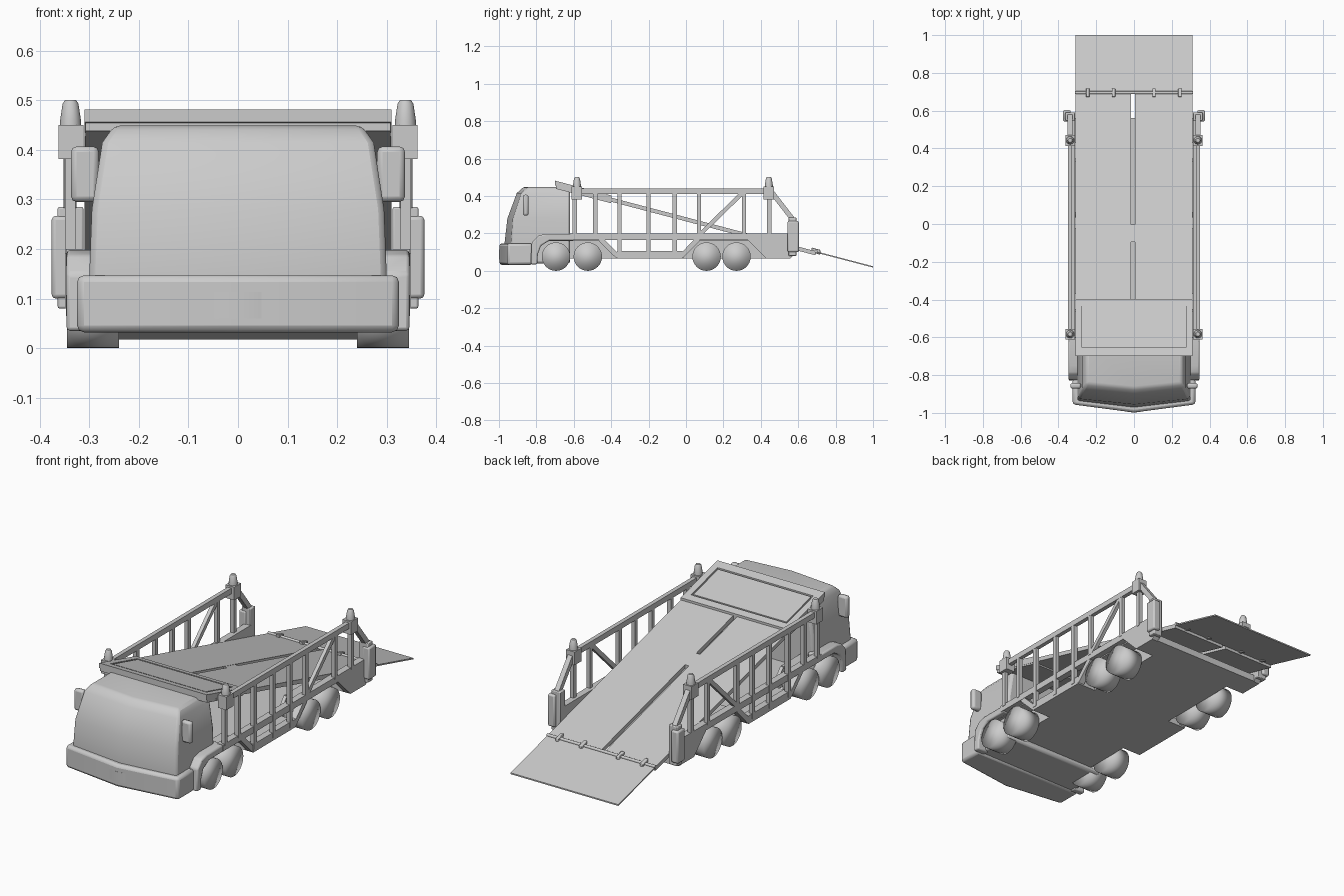
import bpy, bmesh, math
from mathutils import Matrix

cube = bpy.data.objects.get("Cube")
if cube:
    bpy.data.objects.remove(cube, do_unlink=True)

grey = bpy.data.materials.new("plain grey")
grey.use_nodes = True
COLOUR = (0.6, 0.6, 0.6, 1)
grey.diffuse_color = COLOUR
grey.node_tree.nodes["Principled BSDF"].inputs["Base Color"].default_value = COLOUR


def finish(name, bm, mirror=False, bevel=0, angle=35, segments=2):
    """Turn a bmesh into a named, shaded object."""
    bmesh.ops.recalc_face_normals(bm, faces=bm.faces[:])
    mesh = bpy.data.meshes.new(name)
    bm.to_mesh(mesh)
    bm.free()
    mesh.materials.append(grey)
    ob = bpy.data.objects.new(name, mesh)
    bpy.context.collection.objects.link(ob)
    if bevel:
        mod = ob.modifiers.new("Bevel", "BEVEL")
        mod.width, mod.segments = bevel, segments
        mod.limit_method = "ANGLE"
    if mirror:
        ob.modifiers.new("Mirror", "MIRROR").use_mirror_merge = False
    bpy.ops.object.select_all(action="DESELECT")
    ob.select_set(True)
    bpy.context.view_layer.objects.active = ob
    bpy.ops.object.shade_smooth_by_angle(angle=math.radians(angle))
    return ob


def loft(name, rings, **kw):
    """Skin a list of matching rings and cap both ends."""
    bm = bmesh.new()
    loops = [[bm.verts.new(p) for p in ring] for ring in rings]
    for a, b in zip(loops, loops[1:]):
        for i in range(len(a)):
            j = (i + 1) % len(a)
            bm.faces.new((a[i], a[j], b[j], b[i]))
    bm.faces.new(loops[0])
    bm.faces.new(loops[-1])
    return finish(name, bm, **kw)


def side_prism(name, outline, x0, x1, **kw):
    """Extrude a (y, z) outline across x."""
    return loft(name, [[(x, y, z) for y, z in outline] for x in (x0, x1)], **kw)


def box(name, x0, x1, y0, y1, z0, z1, **kw):
    return side_prism(name, [(y0, z0), (y1, z0), (y1, z1), (y0, z1)], x0, x1, **kw)


def bar(name, a, b, width, x0, x1, **kw):
    """Straight strut between two (y, z) points."""
    dy, dz = b[0] - a[0], b[1] - a[1]
    k = width / 2 / math.hypot(dy, dz)
    ny, nz = -dz * k, dy * k
    side_prism(name, [(a[0] + ny, a[1] + nz), (b[0] + ny, b[1] + nz),
                      (b[0] - ny, b[1] - nz), (a[0] - ny, a[1] - nz)], x0, x1, **kw)


def slope(y):
    return 0.47 - 0.262 * (y + 0.7)


def slab(name, x0, x1, y0, y1, low, high, **kw):
    """Plate lying on the sloping loading plane."""
    side_prism(name, [(y0, slope(y0) + low), (y1, slope(y1) + low),
                      (y1, slope(y1) + high), (y0, slope(y0) + high)], x0, x1, **kw)


def cylinder(name, x0, x1, y, z, r, sides=32, **kw):
    bm = bmesh.new()
    place = Matrix.Translation(((x0 + x1) / 2, y, z)) @ Matrix.Rotation(math.pi / 2, 4, "Y")
    bmesh.ops.create_cone(bm, cap_ends=True, segments=sides, radius1=r, radius2=r,
                          depth=x1 - x0, matrix=place)
    return finish(name, bm, **kw)


def nose_ring(w, side_y, mid_y, back, z):
    return [(w, back, z), (-w, back, z), (-w, side_y, z), (0, mid_y, z), (w, side_y, z)]


# Cab with a slightly pointed nose
loft("cab", [nose_ring(w, s, m, -0.62, z) for w, s, m, z in (
    (0.3, -0.93, -0.965, 0.04), (0.3, -0.935, -0.97, 0.15), (0.295, -0.925, -0.955, 0.28),
    (0.274, -0.88, -0.905, 0.415), (0.25, -0.845, -0.87, 0.449))], bevel=0.012, angle=50)
loft("bumper", [nose_ring(0.325, -0.955, -0.998, -0.82, z) for z in (0.032, 0.147)],
     bevel=0.014, angle=50)
loft("number_plate", [[(-0.047, -0.992, z), (0, -0.999, z), (0.047, -0.992, z),
                       (0.047, -0.985, z), (0, -0.992, z), (-0.047, -0.985, z)]
                      for z in (0.06, 0.113)])
box("mirror", 0.281, 0.337, -0.872, -0.842, 0.295, 0.407, mirror=True, bevel=0.011)
box("mirror_arm", 0.26, 0.29, -0.862, -0.846, 0.34, 0.37, mirror=True)

# Front fender over the first axle
side_prism("front_fender", [(-0.83, 0.035), (-0.825, 0.15), (-0.79, 0.188), (-0.75, 0.198),
                            (-0.6, 0.198), (-0.6, 0.162), (-0.73, 0.162), (-0.775, 0.135),
                            (-0.792, 0.09), (-0.795, 0.035)],
           0.28, 0.346, mirror=True, bevel=0.007)

# Wheels
for n, y in enumerate((-0.695, -0.525, 0.11, 0.27)):
    cylinder(f"wheel_{n + 1}", 0.24, 0.345, y, 0.076, 0.076, mirror=True, angle=180)

# Floor and wheel wells
box("floor", -0.24, 0.24, -0.86, 0.56, 0.065, 0.1)
box("floor_middle", -0.315, 0.315, -0.37, -0.02, 0.065, 0.1)
box("floor_rear", -0.315, 0.315, 0.43, 0.56, 0.065, 0.1)
for name, a, b, c, d in (("front", -0.8, -0.8, -0.46, -0.37), ("rear", -0.02, 0.06, 0.33, 0.43)):
    side_prism(name + "_well_wall", [(a, 0.066), (d, 0.066), (c, 0.165), (b, 0.165)],
               0.222, 0.24, mirror=True)
    box(name + "_well_top", 0.225, 0.315, b, c, 0.16, 0.168, mirror=True)

# Lower side frame with open panels
box("sill", 0.312, 0.347, -0.62, 0.4, 0.166, 0.2, mirror=True)
box("lower_rail", 0.312, 0.347, -0.37, -0.02, 0.065, 0.107, mirror=True)
bar("front_arch_strut", (-0.458, 0.17), (-0.365, 0.078), 0.026, 0.312, 0.346, mirror=True)
bar("rear_arch_strut", (-0.025, 0.078), (0.065, 0.17), 0.026, 0.312, 0.346, mirror=True)
side_prism("rear_quarter", [(0.33, 0.165), (0.43, 0.065), (0.555, 0.065), (0.58, 0.09),
                            (0.58, 0.2), (0.33, 0.2)], 0.312, 0.347, mirror=True)

# Upper side frame
box("top_rail", 0.328, 0.35, -0.58, 0.45, 0.412, 0.441, mirror=True)
for n, (y, low) in enumerate(((-0.595, 0.19), (-0.485, 0.19), (-0.355, 0.08), (-0.2, 0.08),
                              (-0.06, 0.08), (0.07, 0.19), (0.31, 0.19), (0.445, 0.19))):
    box(f"post_{n + 1}", 0.328, 0.349, y - 0.011, y + 0.011, low, 0.425, mirror=True)
bar("diagonal_brace", (0.08, 0.2), (0.3, 0.415), 0.022, 0.329, 0.348, mirror=True)
bar("rear_brace", (0.455, 0.425), (0.575, 0.27), 0.026, 0.326, 0.352, mirror=True)
box("rear_pillar", 0.312, 0.364, 0.548, 0.59, 0.08, 0.285, mirror=True, bevel=0.004)
box("rear_lamp", 0.335, 0.376, 0.543, 0.603, 0.1, 0.267, mirror=True, bevel=0.008)

# Beacons on corner blocks
for name, y in (("front", -0.583), ("rear", 0.443)):
    box(name + "_beacon_block", 0.312, 0.362, y - 0.029, y + 0.027, 0.382, 0.45, mirror=True)
    loft(name + "_beacon", [[(0.338 + r * math.cos(k * math.pi / 6),
                              y + r * math.sin(k * math.pi / 6), z) for k in range(12)]
                            for r, z in ((0.022, 0.445), (0.021, 0.46), (0.016, 0.493), (0.011, 0.501))],
         mirror=True)

# Sloping deck in two lanes with a slotted gap
slab("deck_left", 0.006, 0.31, -0.62, 0.692, -0.022, 0)
slab("deck_right", -0.31, -0.016, -0.62, 0.692, -0.022, 0)
slab("deck_bridge", -0.016, 0.006, -0.095, -0.002, -0.022, -0.001)

# Raised head plate with a grooved panel
slab("head_plate", -0.308, 0.308, -0.695, -0.402, -0.03, 0.004)
slab("head_side_rim", 0.276, 0.31, -0.7, -0.398, -0.014, 0.012, mirror=True)
slab("head_front_rim", -0.276, 0.276, -0.7, -0.655, -0.014, 0.012)
slab("head_rear_rim", -0.276, 0.276, -0.435, -0.398, -0.014, 0.012)
slab("head_panel", -0.268, 0.268, -0.647, -0.443, 0, 0.011)

# Hinged tail flap
slab("tail_flap", -0.31, 0.31, 0.698, 1.0, -0.007, 0)
cylinder("hinge_rod", -0.312, 0.312, 0.695, slope(0.695) + 0.001, 0.008, sides=12)
for n, x in enumerate((-0.245, -0.108, 0.106, 0.243)):
    slab(f"hinge_{n + 1}", x - 0.009, x + 0.009, 0.672, 0.718, -0.012, 0.014, bevel=0.003)
